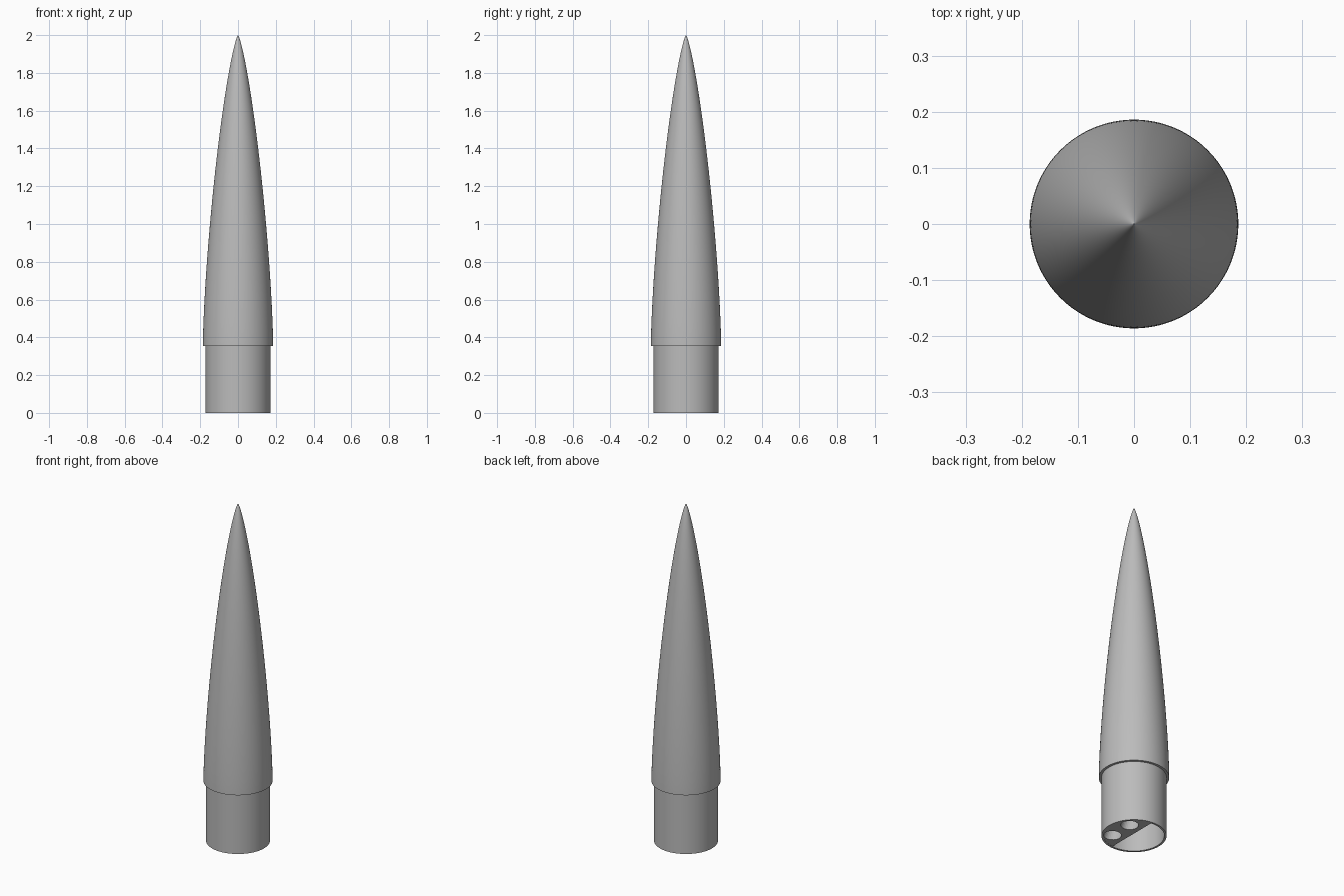
import bpy, bmesh, math
from mathutils import Matrix, Vector

if "Cube" in bpy.data.objects:
    bpy.data.objects.remove(bpy.data.objects["Cube"], do_unlink=True)

grey = bpy.data.materials.new("plain grey")
grey.use_nodes = True
grey.diffuse_color = (0.5, 0.5, 0.5, 1)
grey.node_tree.nodes["Principled BSDF"].inputs["Base Color"].default_value = (0.5, 0.5, 0.5, 1)

TOP, SEAT = 2.0, 0.355           # tip height and underside of the cone
CONE_R, SHOULDER_R, WALL = 0.186, 0.172, 0.012
SIDES = 128


def add_object(name, bm):
    bmesh.ops.recalc_face_normals(bm, faces=bm.faces)
    mesh = bpy.data.meshes.new(name)
    bm.to_mesh(mesh)
    bm.free()
    mesh.materials.append(grey)
    obj = bpy.data.objects.new(name, mesh)
    bpy.context.collection.objects.link(obj)
    return obj


def smooth(obj):
    bpy.ops.object.select_all(action='DESELECT')
    obj.select_set(True)
    bpy.context.view_layer.objects.active = obj
    bpy.ops.object.shade_smooth_by_angle(angle=math.radians(30))


def nose_curve(radius, top, steps=48):
    """Slender nose profile from its base up to the tip."""
    points = []
    for i in range(steps + 1):
        t = math.pi * (1 - i / steps)
        r = radius * math.sqrt(max(0, t - math.sin(2 * t) / 2) / math.pi)
        points.append((r, top - (top - SEAT) * (1 - math.cos(t)) / 2))
    return points


# Hollow nose cone with its stepped shoulder, turned from one profile
inner = nose_curve(SHOULDER_R - WALL, TOP - 0.06)
profile = ([(SHOULDER_R - WALL, 0), (SHOULDER_R, 0), (SHOULDER_R, SEAT)]
           + nose_curve(CONE_R, TOP) + inner[::-1])
bm = bmesh.new()
verts = [bm.verts.new((r, 0, z)) for r, z in profile]
edges = [bm.edges.new((a, b)) for a, b in zip(verts, verts[1:] + verts[:1])
         if a.co.x + b.co.x > 0]
bmesh.ops.spin(bm, geom=verts + edges, cent=(0, 0, 0), axis=(0, 0, 1),
               angle=math.tau, steps=SIDES)
bmesh.ops.remove_doubles(bm, verts=bm.verts, dist=1e-5)
smooth(add_object("nose_cone", bm))

# Half-round plug inside the shoulder
PLUG_R, FLAT_X, PLUG_H = 0.165, 0.015, SEAT
bm = bmesh.new()
limit = math.acos(FLAT_X / PLUG_R)
arc = [-limit + 2 * limit * i / 48 for i in range(49)]
face = bm.faces.new([bm.verts.new((PLUG_R * math.cos(a), PLUG_R * math.sin(a), 0.001)) for a in arc])
grown = bmesh.ops.extrude_face_region(bm, geom=[face])["geom"]
bmesh.ops.translate(bm, vec=(0, 0, PLUG_H),
                    verts=[v for v in grown if isinstance(v, bmesh.types.BMVert)])
plug = add_object("shoulder_plug", bm)

# Two slanted bores that break out through the flat of the plug
lean = Vector((-0.27, 0, 1)).to_track_quat('Z', 'Y').to_matrix().to_4x4()
bm = bmesh.new()
for side in (-1, 1):
    place = Matrix.Translation((0.09, side * 0.07, 0)) @ lean
    bmesh.ops.create_cone(bm, cap_ends=True, segments=32, radius1=0.046, radius2=0.046,
                          depth=1.0, matrix=place)
bores = add_object("bore_cutter", bm)
bores.hide_render = True
bores.hide_viewport = True
cut = plug.modifiers.new("bores", 'BOOLEAN')
cut.operation = 'DIFFERENCE'
cut.object = bores
cut.solver = 'EXACT'
smooth(plug)
